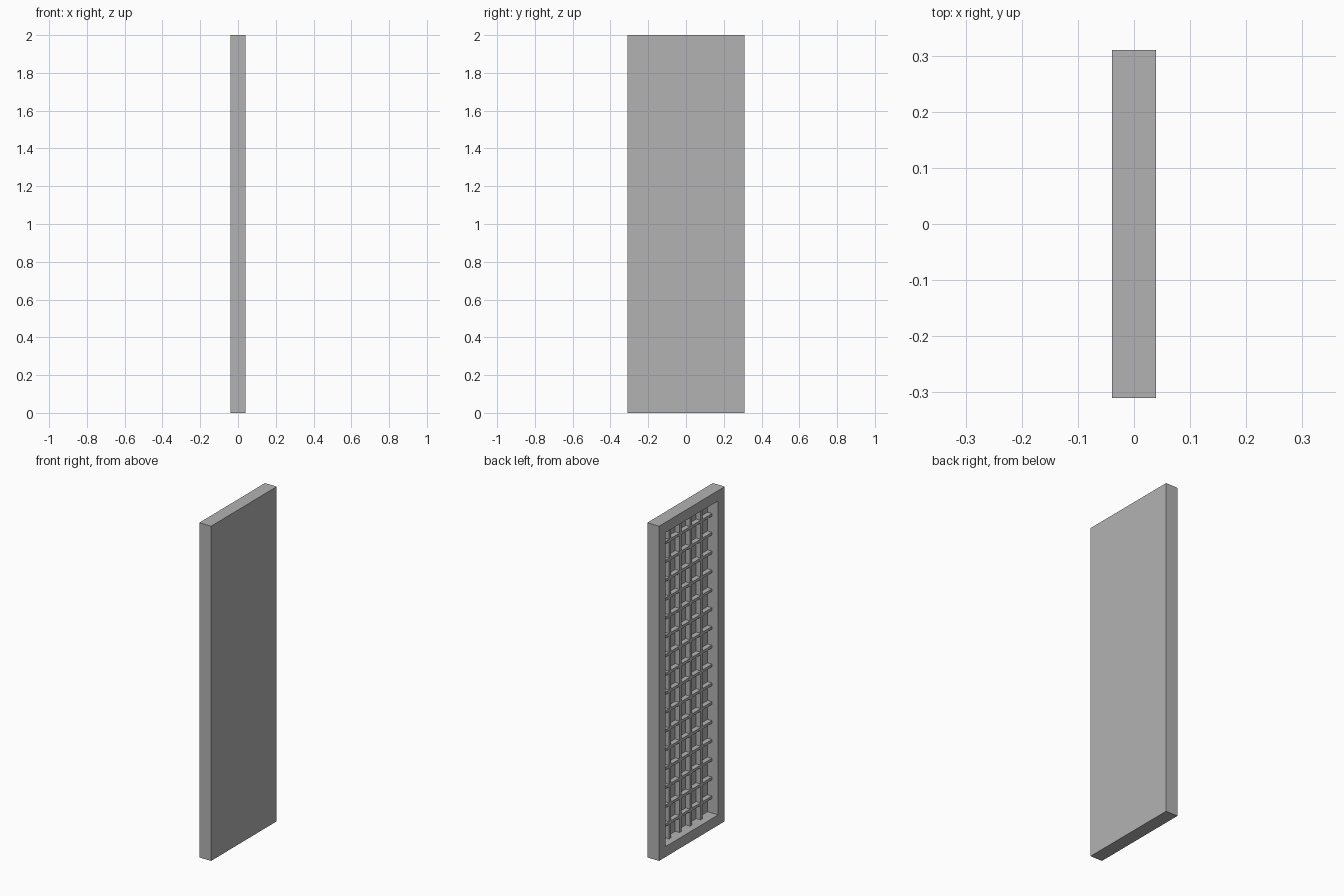
import bpy

cube = bpy.data.objects.get("Cube")
if cube:
    bpy.data.objects.remove(cube, do_unlink=True)

# Overall sizes
HX, HY, HEIGHT = 0.039, 0.31, 2.0
BORDER = 0.062          # frame width
BACK = 0.031            # inner face of the closed side
RIB_FRONT = 0.002       # open edge of the ribs
RIB = 0.016             # rib thickness

grey = bpy.data.materials.new("plain grey")
grey.use_nodes = True
colour = (0.45, 0.45, 0.45, 1)
grey.diffuse_color = colour
grey.node_tree.nodes["Principled BSDF"].inputs["Base Color"].default_value = colour


def box(name, low, high):
    """Axis-aligned box between two corners."""
    middle = [(a + b) / 2 for a, b in zip(low, high)]
    bpy.ops.mesh.primitive_cube_add(size=1, location=middle)
    part = bpy.context.object
    part.name = name
    part.scale = [b - a for a, b in zip(low, high)]
    bpy.ops.object.transform_apply(location=False, rotation=False, scale=True)
    part.data.materials.append(grey)
    return part


# Solid slab, hollowed from the -x side to leave a frame and thin panel
door = box("door_panel", (-HX, -HY, 0), (HX, HY, HEIGHT))
cutter = box("recess_cutter", (-2 * HX, BORDER - HY, BORDER),
             (BACK, HY - BORDER, HEIGHT - BORDER))
cut = door.modifiers.new("recess", 'BOOLEAN')
cut.operation = 'DIFFERENCE'
cut.solver = 'EXACT'
cut.object = cutter
bpy.context.view_layer.objects.active = door
bpy.ops.object.modifier_apply(modifier=cut.name)
bpy.data.objects.remove(cutter, do_unlink=True)

# Upright ribs, evenly dividing the recess
inner = 2 * (HY - BORDER)
for i in range(4):
    y = (i - 1.5) * inner / 5
    box(f"upright_rib_{i + 1}", (RIB_FRONT, y - RIB / 2, BORDER),
        (BACK, y + RIB / 2, HEIGHT - BORDER))

# Cross ribs up the full height
for i in range(16):
    z = HEIGHT / 2 + (i - 7.5) * 0.1125
    box(f"cross_rib_{i + 1}", (RIB_FRONT, BORDER - HY, z - RIB / 2),
        (BACK, HY - BORDER, z + RIB / 2))
